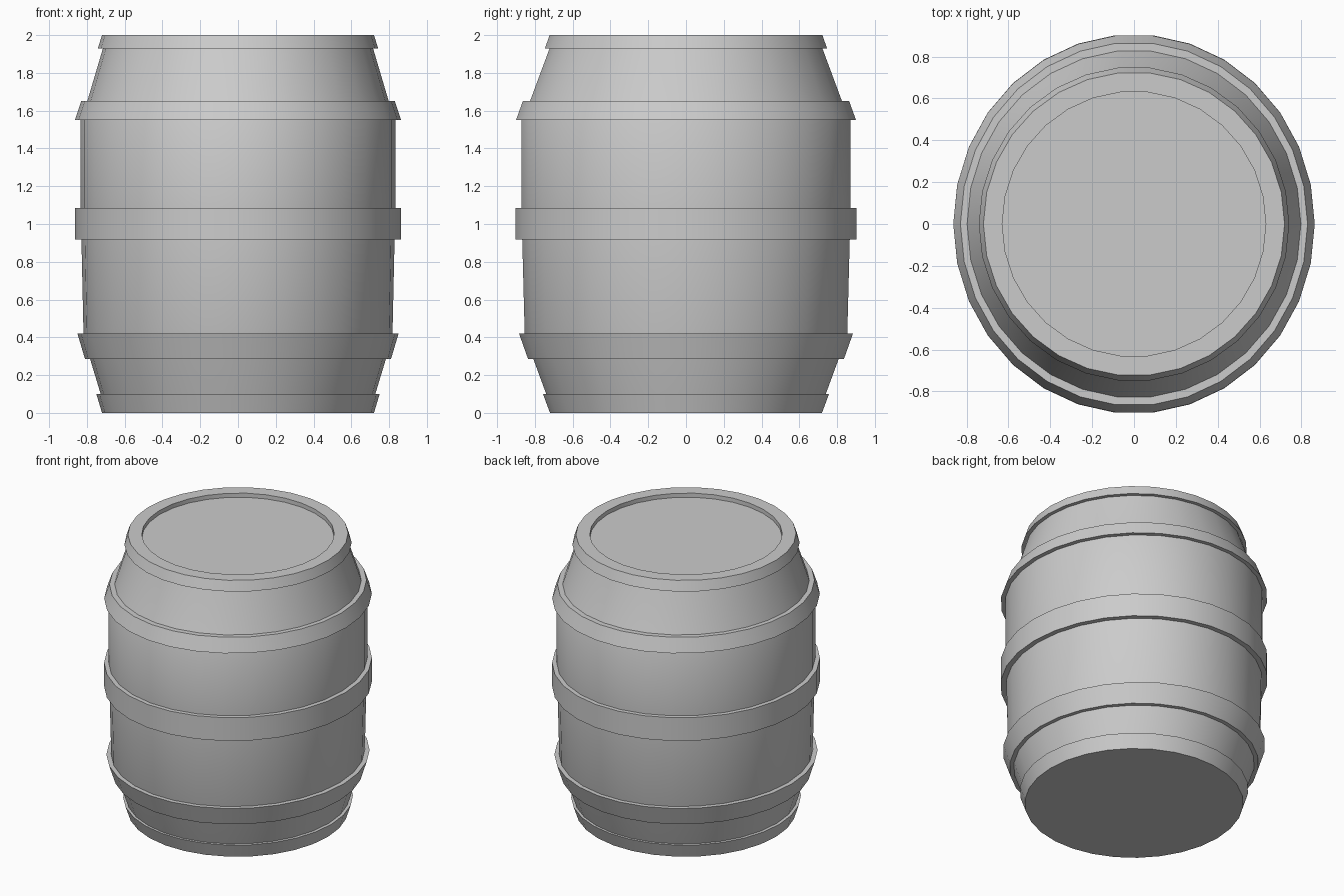
import bpy, bmesh, math

if "Cube" in bpy.data.objects:
    bpy.data.objects.remove(bpy.data.objects["Cube"])

SIDES = 30


def loft(name, profile, ring=False):
    """Loft oval loops (z, half width x, half width y); cap the ends or join them."""
    bm = bmesh.new()
    loops = []
    for z, rx, ry in profile:
        ry /= math.cos(math.pi / SIDES)   # y extent is measured across flats
        loops.append([bm.verts.new((rx * math.cos(a), ry * math.sin(a), z))
                      for a in (2 * math.pi * i / SIDES for i in range(SIDES))])
    pairs = list(zip(loops, loops[1:]))
    if ring:
        pairs.append((loops[-1], loops[0]))
    else:
        bm.faces.new(loops[0])
        bm.faces.new(loops[-1])
    for a, b in pairs:
        for i in range(SIDES):
            j = (i + 1) % SIDES
            bm.faces.new((a[i], a[j], b[j], b[i]))
    bmesh.ops.recalc_face_normals(bm, faces=bm.faces)
    mesh = bpy.data.meshes.new(name)
    bm.to_mesh(mesh)
    bm.free()
    obj = bpy.data.objects.new(name, mesh)
    bpy.context.collection.objects.link(obj)
    bpy.ops.object.select_all(action='DESELECT')
    obj.select_set(True)
    bpy.context.view_layer.objects.active = obj
    bpy.ops.object.shade_smooth_by_angle(angle=math.radians(30))
    return obj


def hoop(name, low, high, depth=0.07):
    """Closed band whose inner side is sunk into the barrel wall."""
    inner = [(z, rx - depth, ry - depth) for z, rx, ry in (high, low)]
    return loft(name, [low, high] + inner, ring=True)


# Barrel shell with bottom and top rims and a recessed lid
loft("barrel_body", [
    (0.00, 0.72, 0.72), (0.10, 0.75, 0.757), (0.10, 0.727, 0.74),
    (0.285, 0.783, 0.808), (0.42, 0.818, 0.854), (0.92, 0.829, 0.867),
    (1.085, 0.833, 0.872), (1.55, 0.833, 0.872), (1.65, 0.798, 0.826),
    (1.93, 0.715, 0.722), (1.93, 0.742, 0.747), (2.00, 0.72, 0.722),
    (2.00, 0.63, 0.63), (1.97, 0.63, 0.63)])

# Raised hoops around the wall
hoop("lower_hoop", (0.285, 0.81, 0.836), (0.42, 0.85, 0.884))
hoop("middle_hoop", (0.917, 0.864, 0.902), (1.085, 0.864, 0.902))
hoop("upper_hoop", (1.55, 0.864, 0.90), (1.65, 0.83, 0.864))
